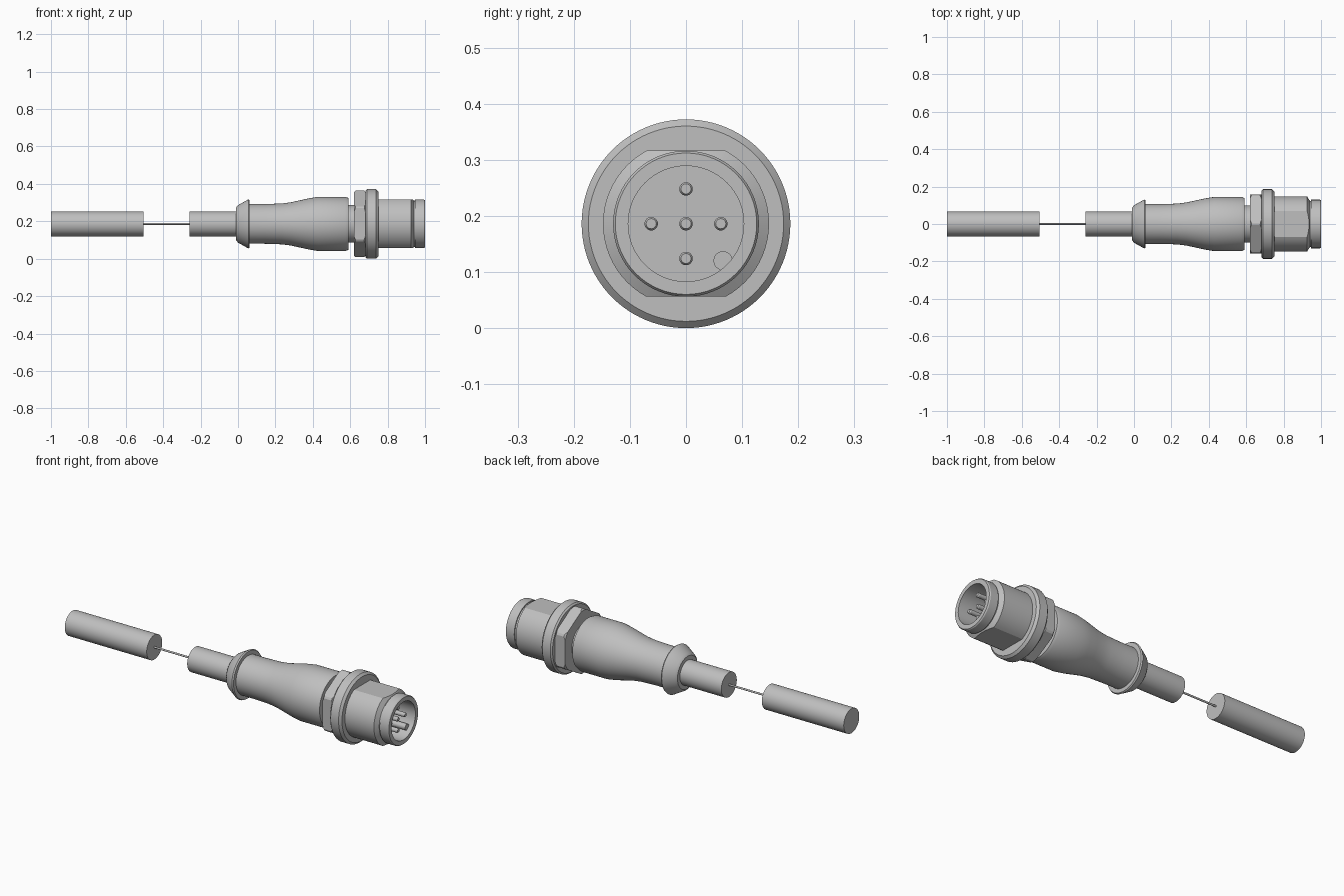
import bpy, bmesh, math
from mathutils import Vector

AXIS_Z = 0.186

if "Cube" in bpy.data.objects:
    bpy.data.objects.remove(bpy.data.objects["Cube"], do_unlink=True)

grey = bpy.data.materials.new("light_grey")
grey.use_nodes = True
colour = (0.52, 0.52, 0.52, 1)
grey.diffuse_color = colour
grey.node_tree.nodes["Principled BSDF"].inputs["Base Color"].default_value = colour


def turned(name, profile, y=0, z=0, sides=64, flats=()):
    """Spin (x, radius) points round the long axis, then slice flats (angle, distance)."""
    bm = bmesh.new()
    rings = []
    for x, r in profile:
        if r == 0:
            rings.append([bm.verts.new((x, 0, 0))] * sides)
        else:
            angles = [math.tau * i / sides for i in range(sides)]
            rings.append([bm.verts.new((x, r * math.cos(a), r * math.sin(a))) for a in angles])
    for a, b in zip(rings, rings[1:]):
        for i in range(sides):
            j = (i + 1) % sides
            corners = list(dict.fromkeys((a[i], a[j], b[j], b[i])))
            bm.faces.new(corners)
    for angle, distance in flats:
        normal = Vector((0, math.cos(angle), math.sin(angle)))
        cut = bmesh.ops.bisect_plane(bm, geom=bm.verts[:] + bm.edges[:] + bm.faces[:],
                                     plane_co=normal * distance, plane_no=normal, clear_outer=True)
        edges = [e for e in cut["geom_cut"] if isinstance(e, bmesh.types.BMEdge)]
        bmesh.ops.holes_fill(bm, edges=edges, sides=0)
    bmesh.ops.recalc_face_normals(bm, faces=bm.faces[:])
    mesh = bpy.data.meshes.new(name)
    bm.to_mesh(mesh)
    bm.free()
    mesh.materials.append(grey)
    obj = bpy.data.objects.new(name, mesh)
    obj.location = (0, y, AXIS_Z + z)
    bpy.context.collection.objects.link(obj)
    bpy.ops.object.select_all(action="DESELECT")
    obj.select_set(True)
    bpy.context.view_layer.objects.active = obj
    bpy.ops.object.shade_smooth_by_angle(angle=math.radians(25))
    return obj


def rod(name, start, end, radius, **options):
    return turned(name, [(start, 0), (start, radius), (end, radius), (end, 0)], **options)


# Cable in two lengths joined by a thin core
rod("cable_end", -1, -0.505, 0.067)
rod("cable_core", -0.51, -0.25, 0.005, sides=16)
rod("cable_start", -0.26, 0.01, 0.067)

# Moulded grip with flared collar and swelling body
turned("grip", [(-0.01, 0), (-0.01, 0.088), (0, 0.1), (0.055, 0.131), (0.062, 0.127), (0.062, 0.106),
                (0.14, 0.106), (0.23, 0.109), (0.28, 0.115), (0.33, 0.126), (0.38, 0.137),
                (0.43, 0.145), (0.575, 0.145), (0.59, 0.139), (0.59, 0)])
rod("neck", 0.58, 0.63, 0.1)

# Six-sided nut with rounded-off corners
turned("hex_nut", [(0.62, 0), (0.62, 0.17), (0.628, 0.178), (0.675, 0.178), (0.685, 0.165), (0.685, 0)],
       flats=[(math.tau * i / 6, 0.157) for i in range(6)])

# Round flange
turned("flange", [(0.682, 0), (0.682, 0.178), (0.69, 0.186), (0.738, 0.186), (0.75, 0.174), (0.75, 0)],
       sides=96)

# Hollow barrel with a flat above and below, a groove and a rimmed mouth
turned("barrel", [(0.745, 0), (0.745, 0.148), (0.925, 0.148), (0.94, 0.124), (0.947, 0.124),
                  (0.947, 0.13), (0.994, 0.13), (1, 0.126), (1, 0.103), (0.82, 0.103), (0.82, 0)],
       flats=[(math.pi / 2, 0.1301), (-math.pi / 2, 0.1301)])

# Contact pins and keying rib inside the mouth
for name, y, z in (("centre", 0, 0), ("left", 0.062, 0), ("right", -0.062, 0),
                   ("upper", 0, 0.062), ("lower", 0, -0.062)):
    turned(name + "_pin", [(0.81, 0), (0.81, 0.012), (0.965, 0.012), (0.97, 0.009), (0.97, 0)],
           y=y, z=z, sides=24)
rod("key_rib", 0.81, 0.975, 0.017, y=0.066, z=-0.066, sides=24)
